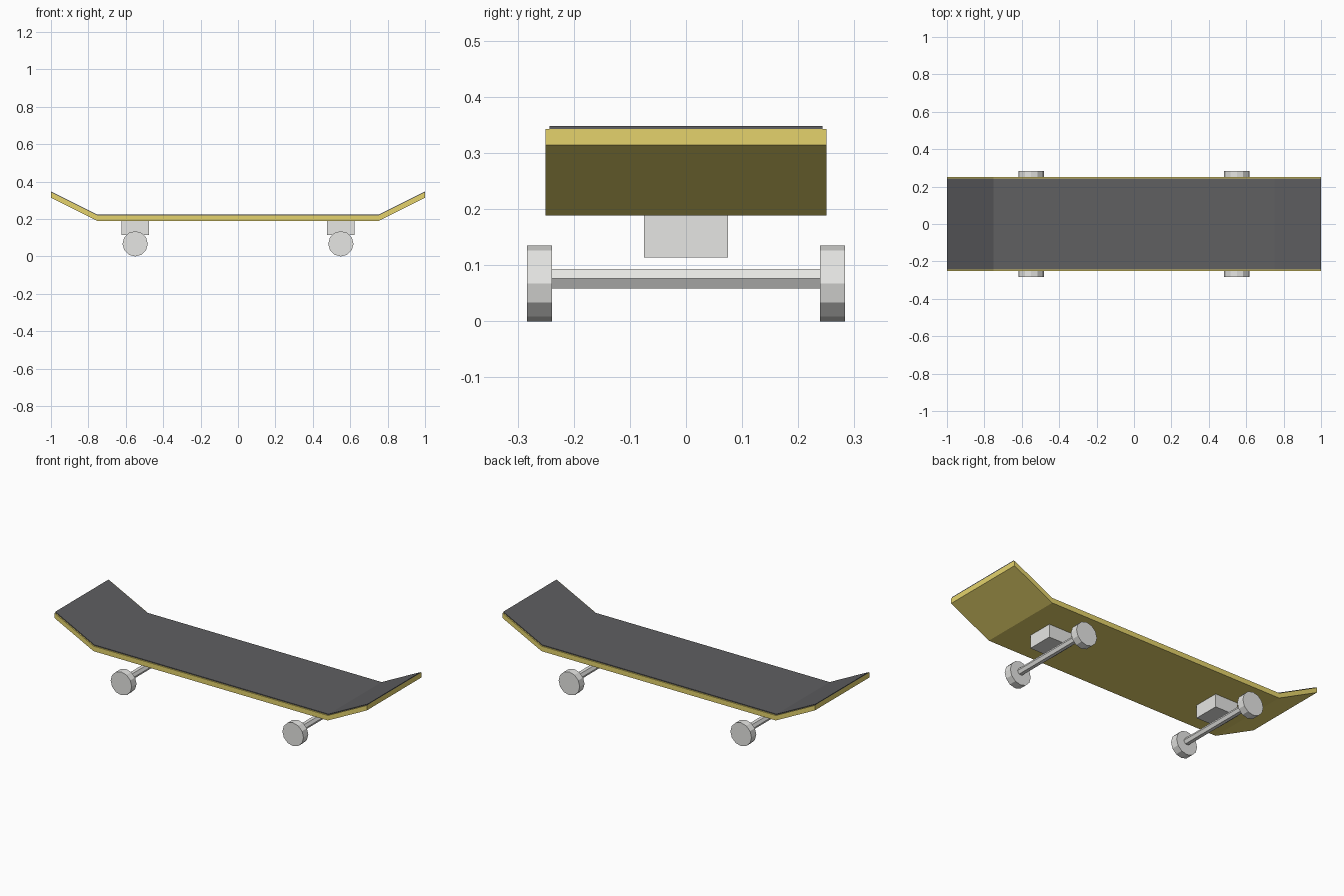
import bpy, bmesh, math
from mathutils import Matrix

if "Cube" in bpy.data.objects:
    bpy.data.objects.remove(bpy.data.objects["Cube"])


def material(name, rgb):
    m = bpy.data.materials.new(name)
    m.diffuse_color = (*rgb, 1)
    m.use_nodes = True
    m.node_tree.nodes["Principled BSDF"].inputs["Base Color"].default_value = m.diffuse_color
    return m


WOOD = material("yellow wood", (0.78, 0.65, 0.15))
GRIP = material("dark grey grip", (0.115, 0.115, 0.12))
METAL = material("light grey", (0.79, 0.79, 0.77))


def finish(name, bm, mat):
    bmesh.ops.recalc_face_normals(bm, faces=bm.faces)
    me = bpy.data.meshes.new(name)
    bm.to_mesh(me)
    bm.free()
    me.materials.append(mat)
    ob = bpy.data.objects.new(name, me)
    bpy.context.collection.objects.link(ob)
    return ob


def bent_slab(name, z, thick, half_width, mat):
    """Flat middle with kicked-up ends, extruded across y."""
    path = [(-1, z + 0.125), (-0.75, z), (0.75, z), (1, z + 0.125)]
    bm = bmesh.new()
    rows = [[bm.verts.new((x, y, h + dz)) for x, h in path]
            for y, dz in ((-half_width, 0), (half_width, 0),
                          (half_width, thick), (-half_width, thick))]
    for a, b in zip(rows, rows[1:] + rows[:1]):
        for i in range(3):
            bm.faces.new((a[i], a[i + 1], b[i + 1], b[i]))
    for i in (0, 3):
        bm.faces.new([r[i] for r in rows])
    return finish(name, bm, mat)


def rod(name, sides, radius, length, loc, turn):
    """Cylinder lying along y."""
    bm = bmesh.new()
    mat = (Matrix.Translation(loc) @ Matrix.Rotation(math.pi / 2, 4, 'X')
           @ Matrix.Rotation(turn, 4, 'Z'))
    bmesh.ops.create_cone(bm, cap_ends=True, segments=sides, radius1=radius,
                          radius2=radius, depth=length, matrix=mat)
    return finish(name, bm, METAL)


# Deck and grip sheet
bent_slab("deck", 0.189, 0.029, 0.25, WOOD)
bent_slab("grip_sheet", 0.218, 0.005, 0.243, GRIP)

# Trucks: mounting block, axle and two wheels at each end
for end, x in (("rear", -0.55), ("front", 0.55)):
    bm = bmesh.new()
    bmesh.ops.create_cube(bm, size=1, matrix=Matrix.Translation((x, 0, 0.152))
                          @ Matrix.Diagonal((0.146, 0.15, 0.076, 1)))
    finish(end + "_truck_block", bm, METAL)
    # flat-topped hexagonal axle
    rod(end + "_axle", 6, 0.0198, 0.5, (x, 0, 0.076), math.pi / 6 * 3)
    for side, s in (("right", -1), ("left", 1)):
        rod(f"{end}_{side}_wheel", 12, 0.0676, 0.044,
            (x, s * 0.261, 0.0676), 0)
